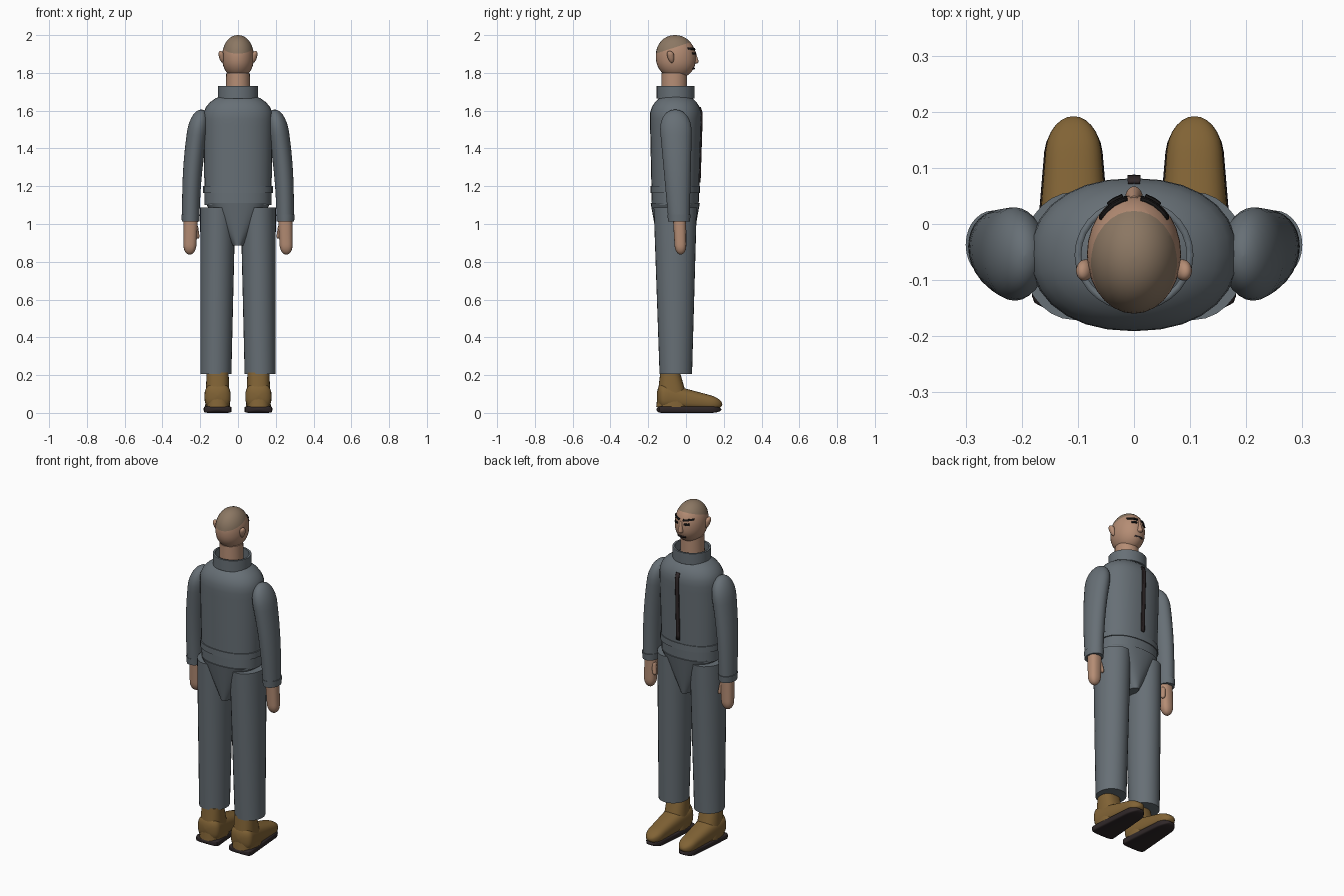
import bpy, bmesh, math
from mathutils import Vector
from mathutils.bvhtree import BVHTree

cube = bpy.data.objects.get("Cube")
if cube:
    bpy.data.objects.remove(cube, do_unlink=True)


def material(name, red, green, blue):
    mat = bpy.data.materials.new(name)
    mat.use_nodes = True
    mat.diffuse_color = (red, green, blue, 1)
    shader = mat.node_tree.nodes["Principled BSDF"]
    shader.inputs["Base Color"].default_value = (red, green, blue, 1)
    shader.inputs["Roughness"].default_value = 0.8
    return mat


CLOTH = material("slate grey cloth", 0.135, 0.16, 0.18)
SKIN = material("skin", 0.46, 0.265, 0.175)
HAIR = material("cropped hair", 0.26, 0.185, 0.125)
LEATHER = material("brown leather", 0.22, 0.125, 0.036)
RUBBER = material("dark rubber", 0.028, 0.02, 0.021)
BLACK = material("black", 0.008, 0.007, 0.007)


def finish(name, bm, *materials):
    bmesh.ops.recalc_face_normals(bm, faces=bm.faces)
    mesh = bpy.data.meshes.new(name)
    bm.to_mesh(mesh)
    bm.free()
    for mat in materials:
        mesh.materials.append(mat)
    for face in mesh.polygons:
        face.use_smooth = True
    mesh.set_sharp_from_angle(angle=math.radians(40))
    obj = bpy.data.objects.new(name, mesh)
    bpy.context.collection.objects.link(obj)
    return obj


def dome(distance, length):
    """Radius factor near a rounded end; flat ends have no length."""
    if distance >= length:
        return 1
    return max(0.02, (1 - (1 - distance / length) ** 2) ** 0.48)


def signed_power(value, exponent):
    return math.copysign(abs(value) ** exponent, value)


def column(base, top, base_size, top_size, base_round=0, top_round=0,
           square=2, lengthwise=False, side=1, bow=0, capped=True):
    """Tapered oval column, upright or lying along y, with optional domed ends."""
    base, top = Vector(base), Vector(top)
    base_size, top_size = Vector(base_size), Vector(top_size)
    axis = 1 if lengthwise else 2
    length = top[axis] - base[axis]
    steps, sides = 22, 28
    bm = bmesh.new()
    rings = []
    for k in range(steps + 1):
        t = (1 - math.cos(math.pi * k / steps)) / 2
        centre = base.lerp(top, t)
        centre.x = side * (centre.x + bow * math.sin(math.pi * t))
        size = base_size.lerp(top_size, t)
        size *= dome(t * length, base_round) * dome((1 - t) * length, top_round)
        ring = []
        for i in range(sides):
            angle = math.tau * i / sides
            across = size.x * signed_power(math.cos(angle), 2 / square)
            other = size.y * signed_power(math.sin(angle), 2 / square)
            offset = (across, 0, other) if lengthwise else (across, other, 0)
            ring.append(bm.verts.new(centre + Vector(offset)))
        rings.append(ring)
    for low, high in zip(rings, rings[1:]):
        for i in range(sides):
            j = (i + 1) % sides
            bm.faces.new((low[i], low[j], high[j], high[i]))
    if capped:
        bm.faces.new(rings[0])
        bm.faces.new(rings[-1])
    return bm


def patch(name, target, mat, x, z, width, height, tilt=0):
    """Thin plate laid on the +y surface of a body part."""
    bm = bmesh.new()
    columns, rows = 6, 14
    grid = []
    for k in range(rows + 1):
        row = []
        for i in range(columns + 1):
            shift = width * (i / columns - 0.5)
            start = Vector((x + shift, 1, z + height * (k / rows - 0.5) + tilt * shift))
            point = target.ray_cast(start, Vector((0, -1, 0)))[0]
            row.append(bm.verts.new(point + Vector((0, 0.003, 0))))
        grid.append(row)
    for low, high in zip(grid, grid[1:]):
        for i in range(columns):
            bm.faces.new((low[i + 1], low[i], high[i], high[i + 1]))
    thicken(finish(name, bm, mat), 0.007, 0)


def thicken(obj, thickness, offset):
    shell = obj.modifiers.new("thickness", "SOLIDIFY")
    shell.thickness = thickness
    shell.offset = offset


# Jacket with rounded shoulders, waistband and front zip
bm = column(base=(0, -0.057, 1.1), top=(0, -0.054, 1.693), base_size=(0.176, 0.124),
            top_size=(0.187, 0.14), top_round=0.125, square=2.2)
chest = BVHTree.FromBMesh(bm)
finish("jacket", bm, CLOTH)
patch("zip", chest, RUBBER, x=0, z=1.42, width=0.022, height=0.4)
finish("waistband", column(base=(0, -0.057, 1.165), top=(0, -0.057, 1.2),
                           base_size=(0.184, 0.131), top_size=(0.184, 0.131),
                           square=2.2), CLOTH)

# Pelvis wedge between the legs
finish("pelvis", column(base=(0, -0.057, 0.885), top=(0, -0.057, 1.11),
                        base_size=(0.03, 0.09), top_size=(0.172, 0.13),
                        square=2.3), CLOTH)

# Standing hollow collar
collar = finish("collar", column(base=(0, -0.055, 1.665), top=(0, -0.055, 1.73),
                                 base_size=(0.106, 0.1), top_size=(0.106, 0.1),
                                 capped=False), CLOTH)
thicken(collar, 0.012, -1)

# Neck, and head split along a sloping hairline
finish("neck", column(base=(0, -0.062, 1.66), top=(0, -0.062, 1.8),
                      base_size=(0.066, 0.069), top_size=(0.062, 0.067)), SKIN)
bm = column(base=(0, -0.05, 1.77), top=(0, -0.058, 2), base_size=(0.08, 0.102),
            top_size=(0.088, 0.11), base_round=0.1, top_round=0.12)
head = BVHTree.FromBMesh(bm)
hairline, slope = Vector((0, -0.165, 1.9)), Vector((0, -0.33, 1))
bmesh.ops.bisect_plane(bm, geom=bm.verts[:] + bm.edges[:] + bm.faces[:],
                       plane_co=hairline, plane_no=slope)
for face in bm.faces:
    face.material_index = int((face.calc_center_median() - hairline).dot(slope) > 0)
finish("head", bm, SKIN, HAIR)

# Face
finish("nose", column(base=(0, 0.045, 1.848), top=(0, 0.04, 1.915),
                      base_size=(0.018, 0.026), top_size=(0.008, 0.01),
                      base_round=0.014), SKIN)
patch("mouth", head, RUBBER, x=0, z=1.824, width=0.05, height=0.007)

for label, side in (("left", 1), ("right", -1)):
    patch(label + "_eyebrow", head, BLACK, x=side * 0.036, z=1.927,
          width=0.048, height=0.01, tilt=side * 0.08)
    patch(label + "_eye", head, BLACK, x=side * 0.033, z=1.903, width=0.026, height=0.01)
    finish(label + "_ear", column(base=(0.08, -0.075, 1.853), top=(0.092, -0.086, 1.916),
                                  base_size=(0.013, 0.014), top_size=(0.016, 0.021),
                                  base_round=0.03, top_round=0.025, side=side), SKIN)

    # Sleeve and cuff
    finish(label + "_sleeve", column(base=(0.25, -0.037, 1.015), top=(0.195, -0.057, 1.606),
                                     base_size=(0.045, 0.056), top_size=(0.058, 0.09),
                                     top_round=0.12, bow=0.015, side=side), CLOTH)
    finish(label + "_cuff", column(base=(0.251, -0.037, 1.012), top=(0.251, -0.037, 1.05),
                                   base_size=(0.046, 0.058), top_size=(0.049, 0.061),
                                   side=side), CLOTH)

    # Hand and thumb
    finish(label + "_hand", column(base=(0.256, -0.028, 0.838), top=(0.25, -0.034, 1.03),
                                   base_size=(0.033, 0.03), top_size=(0.038, 0.035),
                                   base_round=0.05, square=2.4, side=side), SKIN)
    finish(label + "_thumb", column(base=(0.214, -0.012, 0.922), top=(0.226, -0.022, 1),
                                    base_size=(0.012, 0.013), top_size=(0.013, 0.014),
                                    base_round=0.015, top_round=0.02, side=side), SKIN)

    # Trouser leg
    finish(label + "_trouser_leg", column(base=(0.117, -0.054, 0.205), top=(0.107, -0.057, 1.088),
                                          base_size=(0.082, 0.086), top_size=(0.093, 0.114),
                                          side=side), CLOTH)

    # Shoe: ankle shaft, foot and flat sole
    finish(label + "_shoe_shaft", column(base=(0.108, -0.068, 0.03), top=(0.108, -0.084, 0.215),
                                         base_size=(0.066, 0.09), top_size=(0.058, 0.052),
                                         square=2.5, side=side), LEATHER)
    finish(label + "_shoe_foot", column(base=(0.108, -0.154, 0.092), top=(0.108, 0.192, 0.046),
                                        base_size=(0.073, 0.077), top_size=(0.045, 0.031),
                                        base_round=0.04, top_round=0.06, square=2.6,
                                        lengthwise=True, side=side), LEATHER)
    finish(label + "_sole", column(base=(0.108, -0.156, 0.018), top=(0.108, 0.188, 0.018),
                                   base_size=(0.076, 0.018), top_size=(0.047, 0.018),
                                   base_round=0.025, top_round=0.06, square=6,
                                   lengthwise=True, side=side), RUBBER)
